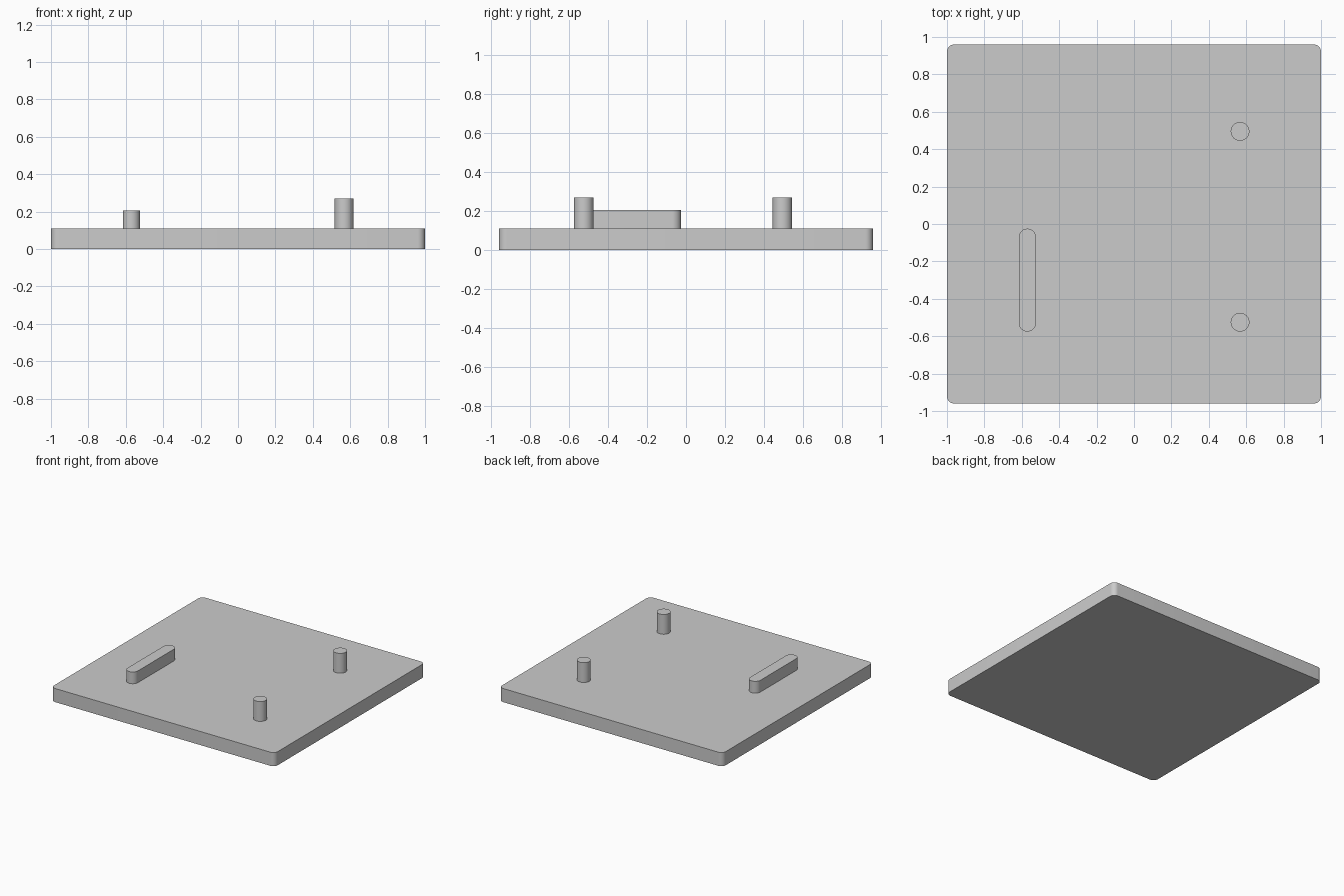
import bpy, bmesh, math

cube = bpy.data.objects.get("Cube")
if cube:
    bpy.data.objects.remove(cube, do_unlink=True)

grey = bpy.data.materials.new("plain_grey")
grey.use_nodes = True
colour = (0.6, 0.6, 0.6, 1)
grey.diffuse_color = colour
grey.node_tree.nodes["Principled BSDF"].inputs["Base Color"].default_value = colour


def rounded_prism(name, centre, size, radius, z0, z1, steps):
    """Extrude a rectangle with rounded corners from z0 to z1."""
    bm = bmesh.new()
    hx, hy = size[0] / 2 - radius, size[1] / 2 - radius
    ring = []
    for quarter, (sx, sy) in enumerate([(1, 1), (-1, 1), (-1, -1), (1, -1)]):
        for i in range(steps + 1):
            a = (quarter + i / steps) * math.pi / 2
            ring.append(bm.verts.new((centre[0] + sx * hx + radius * math.cos(a),
                                      centre[1] + sy * hy + radius * math.sin(a), z0)))
    bmesh.ops.remove_doubles(bm, verts=ring, dist=1e-5)
    base = bm.faces.new(list(bm.verts))
    top = bmesh.ops.extrude_face_region(bm, geom=[base], use_keep_orig=True)["geom"]
    bmesh.ops.translate(bm, verts=[v for v in top if isinstance(v, bmesh.types.BMVert)],
                        vec=(0, 0, z1 - z0))
    bmesh.ops.recalc_face_normals(bm, faces=bm.faces)
    mesh = bpy.data.meshes.new(name)
    bm.to_mesh(mesh)
    bm.free()
    mesh.materials.append(grey)
    obj = bpy.data.objects.new(name, mesh)
    bpy.context.collection.objects.link(obj)
    bpy.ops.object.select_all(action="DESELECT")
    obj.select_set(True)
    bpy.context.view_layer.objects.active = obj
    bpy.ops.object.shade_smooth_by_angle(angle=math.radians(40))
    return obj


TOP = 0.11

# Base plate with rounded corners
rounded_prism("base_plate", (0, 0), (2, 1.92), 0.04, 0, TOP, 8)

# Two round pins on the left side
for name, y in (("back_pin", 0.495), ("front_pin", -0.525)):
    rounded_prism(name, (0.567, y), (0.1, 0.1), 0.05, TOP, 0.27, 12)

# Long rib with rounded ends on the right side
rounded_prism("rib", (-0.57, -0.3), (0.092, 0.55), 0.046, TOP, 0.205, 12)
